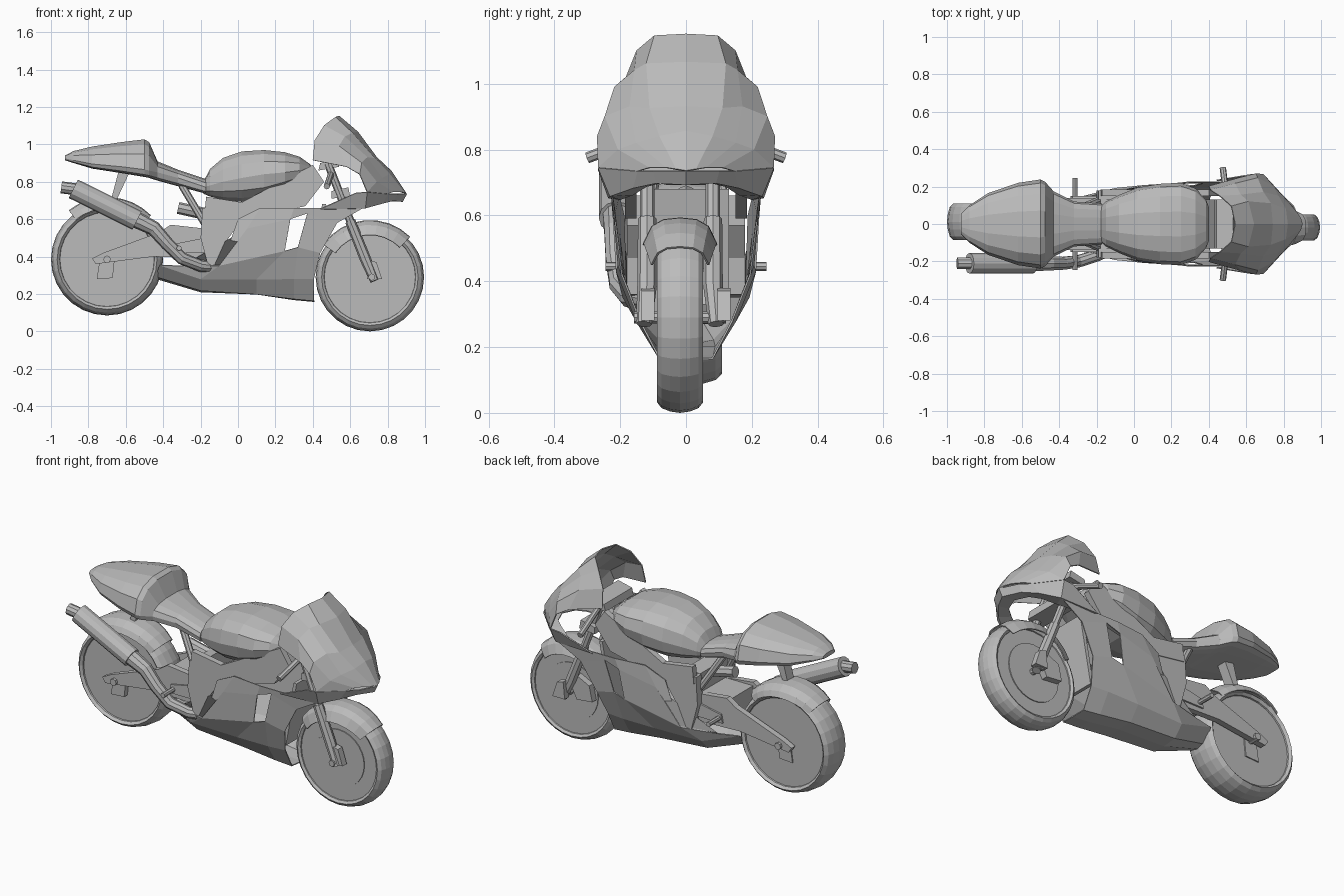
import bpy, bmesh, math
from mathutils import Vector

cube = bpy.data.objects.get("Cube")
if cube:
    bpy.data.objects.remove(cube, do_unlink=True)

GREY = (.5, .5, .5, 1)
paint = bpy.data.materials.new("plain grey")
paint.use_nodes = True
paint.diffuse_color = GREY
paint.node_tree.nodes["Principled BSDF"].inputs["Base Color"].default_value = GREY


def make(name, verts, faces, mirror=False, thickness=0, shift=0):
    mesh = bpy.data.meshes.new(name)
    mesh.from_pydata(verts, [], faces)
    bm = bmesh.new()
    bm.from_mesh(mesh)
    bmesh.ops.recalc_face_normals(bm, faces=bm.faces)
    bm.to_mesh(mesh)
    bm.free()
    mesh.materials.append(paint)
    obj = bpy.data.objects.new(name, mesh)
    bpy.context.collection.objects.link(obj)
    obj.location.y = shift
    if mirror:
        modifier = obj.modifiers.new("both sides", 'MIRROR')
        modifier.use_axis = (False, True, False)
    if thickness:
        modifier = obj.modifiers.new("skin", 'SOLIDIFY')
        modifier.thickness = thickness
        modifier.offset = 0
    return obj


def bridge(rows, columns, closed=False):
    """Quads joining consecutive rows of points."""
    span = columns if closed else columns - 1
    return [(r * columns + c, r * columns + (c + 1) % columns,
             (r + 1) * columns + (c + 1) % columns, (r + 1) * columns + c)
            for r in range(rows - 1) for c in range(span)]


def panel(name, rows, thickness=.006, shift=0, opening=None):
    """Thin mirrored skin; opening is the index of a quad left out."""
    faces = bridge(len(rows), len(rows[0]))
    if opening is not None:
        del faces[opening]
    return make(name, [p for row in rows for p in row], faces, True, thickness, shift)


def capped(name, rings, mirror=False, shift=0):
    count = len(rings[0])
    faces = bridge(len(rings), count, True)
    last = (len(rings) - 1) * count
    faces += [tuple(range(count)), tuple(range(last, last + count))]
    return make(name, [p for ring in rings for p in ring], faces, mirror, 0, shift)


def body(name, sections, flatness=.8, sides=14):
    """Loft along x through (x, bottom, top, half width, belt height)."""
    rings = []
    for x, low, high, width, belt in sections:
        ring = []
        for i in range(sides):
            a = math.tau * i / sides
            c, s = math.cos(a), math.sin(a)
            power, reach = (.8, high - belt) if s > 0 else (flatness, belt - low)
            ring.append((x, math.copysign(abs(c) ** power, c) * width,
                         belt + math.copysign(abs(s) ** power, s) * reach))
        rings.append(ring)
    return capped(name, rings)


def plate(name, outline, inner, outer, mirror=True):
    return capped(name, [[(x, y, z) for x, z in outline] for y in (inner, outer)], mirror)


def tube(name, path, radii, sides=10, mirror=False, shift=0):
    """Round tube through a path, with one radius for each point."""
    path = [Vector(p) for p in path]
    rings = []
    for i, p in enumerate(path):
        along = path[min(i + 1, len(path) - 1)] - path[max(i - 1, 0)]
        across = Vector((0, 1, 0)) if abs(along.y) < along.length * .7 else Vector((1, 0, 0))
        side = across.cross(along).normalized()
        up = along.cross(side).normalized()
        rings.append([p + radii[i] * (side * math.cos(math.tau * k / sides)
                                      + up * math.sin(math.tau * k / sides))
                      for k in range(sides)])
    return capped(name, rings, mirror, shift)


def rod(name, start, end, radius, mirror=True, shift=0, sides=8):
    return tube(name, [start, end], [radius, radius], sides, mirror, shift)


def wheel(name, x, z, radius, half, shift):
    """Solid disc wheel with a rounded tyre, turned about y."""
    profile = [(.05, .76), (.84, .76), (.845, .84), (.89, .97), (.95, .78), (.985, .42)]
    profile += [(1, 0)] + [(r, -y) for r, y in reversed(profile)]
    sides = 28
    rings = [[(x + r * radius * math.cos(math.tau * k / sides), y * half,
               z + r * radius * math.sin(math.tau * k / sides)) for k in range(sides)]
             for r, y in profile]
    return capped(name, rings, False, shift)


def fender(name, x, z, section, start, end, shift):
    """Curved guard; section lists (radius, half width) from crown to edge."""
    steps = 9
    rows = []
    for radius, width in section:
        row = []
        for k in range(steps):
            t = k / (steps - 1)
            a = math.radians(start + (end - start) * t)
            taper = .6 + .4 * math.sin(math.pi * (.15 + .7 * t))
            row.append((x + radius * math.cos(a), width * taper, z + radius * math.sin(a)))
        rows.append(row)
    return panel(name, rows, .006, shift)


# Wheels and guards
FRONT, REAR = (.705, .29), (-.7, .385)
wheel("front_wheel", *FRONT, .29, .072, -.018)
wheel("rear_wheel", *REAR, .3, .1, .012)
rod("brake_disc", (.705, -.06, .29), (.705, .06, .29), .165, False, -.018, 28)
fender("front_fender", *FRONT, [(.302, 0), (.297, .05), (.277, .085), (.225, .11)], 45, 145, -.018)
fender("rear_fender", *REAR, [(.33, 0), (.325, .06), (.3, .1), (.27, .115)], 45, 128, .01)

# Front fork, brakes and bars
rod("fork_tube", (.48, .1, .9), (.62, .1, .54), .022, True, -.018)
tube("fork_leg", [(.6, .1, .59), (.68, .1, .39), (.73, .11, .27)], [.028, .03, .024], 8, True, -.018)
rod("front_axle", (.715, -.14, .29), (.715, .14, .29), .018, False, -.018)
plate("front_caliper", [(.55, .28), (.57, .37), (.65, .41), (.68, .33), (.65, .27)], .03, .08)
plate("fork_foot", [(.69, .28), (.7, .38), (.74, .37), (.77, .28)], .095, .135)
plate("fork_clamp", [(.43, .86), (.44, .9), (.53, .92), (.54, .88)], 0, .13)
plate("lower_clamp", [(.5, .71), (.5, .75), (.59, .77), (.6, .72)], 0, .13)
rod("handlebar", (.5, .1, .85), (.475, .3, .775), .017)

# Nose cowl with windscreen, running from the tip back in each row
panel("nose_cowl", [
    [(.9, 0, .735), (.82, 0, .855), (.74, 0, .93), (.64, 0, 1.065), (.54, 0, 1.15)],
    [(.89, .03, .74), (.81, .08, .84), (.73, .11, .925), (.61, .12, 1.06), (.52, .095, 1.145)],
    [(.87, .06, .745), (.77, .15, .82), (.69, .17, .93), (.57, .155, 1.04), (.46, .148, 1.1)],
    [(.83, .11, .745), (.74, .205, .8), (.66, .245, .9), (.54, .215, .99), (.41, .18, 1.02)],
    [(.8, .145, .735), (.69, .265, .745), (.65, .268, .84), (.58, .25, .88), (.4, .2, .915)]])
panel("chin_cowl", [
    [(.9, 0, .735), (.85, .1, .735), (.8, .145, .735), (.69, .265, .745), (.63, .265, .74)],
    [(.88, 0, .695), (.83, .09, .7), (.77, .16, .685), (.68, .23, .66), (.44, .235, .655)],
    [(.8, 0, .705), (.77, .08, .7), (.72, .12, .69), (.65, .16, .665), (.5, .2, .65)]])

# Lower fairing, keel up to the shoulder, each row running front to back
panel("side_fairing", [
    [(.41, 0, .16), (.3, 0, .17), (.1, 0, .2), (-.2, 0, .212), (-.445, 0, .285)],
    [(.405, .08, .165), (.3, .085, .175), (.1, .09, .2), (-.2, .085, .22), (-.44, .04, .295)],
    [(.405, .14, .28), (.3, .15, .28), (.1, .15, .28), (-.2, .14, .28), (-.42, .11, .355)],
    [(.44, .195, .42), (.32, .205, .45), (.25, .21, .43), (-.1, .19, .35), (-.3, .14, .35)],
    [(.53, .215, .58), (.37, .22, .63), (.28, .22, .6), (.05, .205, .55), (-.08, .18, .36)],
    [(.67, .225, .66), (.42, .225, .66), (.3, .225, .66), (.12, .205, .66), (0, .19, .6)]],
    opening=13)
plate("radiator", [(.38, .3), (.4, .3), (.47, .68), (.45, .68)], 0, .13)

# Frame
plate("frame_beam", [(-.18, .62), (-.17, .72), (.02, .69), (.4, .89), (.46, .8),
                     (.36, .67), (.02, .59)], .15, .185)
plate("pivot_plate", [(-.19, .66), (0, .66), (0, .57), (-.07, .47), (-.08, .36),
                      (-.16, .35), (-.2, .5)], .13, .18)
plate("frame_bridge", [(-.17, .4), (-.18, .66), (-.1, .68), (-.1, .42)], 0, .13)
rod("seat_strut", (-.3, .08, .78), (-.18, .13, .58), .02)
rod("rear_shock", (-.32, 0, .66), (-.14, 0, .62), .032, False)

# Fuel tank
body("fuel_tank", [
    (-.185, .735, .8, .09, .77), (-.15, .72, .87, .12, .78), (-.08, .7, .93, .155, .8),
    (.02, .69, .965, .195, .82), (.14, .7, .972, .215, .84), (.25, .75, .96, .22, .85),
    (.33, .79, .935, .19, .86), (.385, .82, .895, .13, .86), (.4, .83, .87, .09, .85)])

# Seat and tail, nearly flat underneath
body("seat_tail", [
    (-.925, .915, .94, .055, .925), (-.88, .9, .965, .1, .915), (-.78, .87, .99, .165, .895),
    (-.62, .845, 1.015, .22, .88), (-.5, .825, 1.03, .238, .865), (-.475, .82, 1.015, .225, .86),
    (-.43, .805, .91, .175, .85), (-.32, .775, .865, .12, .82), (-.17, .735, .815, .11, .77)], .5)
plate("tail_bracket", [(-.58, .85), (-.64, .85), (-.68, .7), (-.65, .7)], 0, .03)

# Swingarm and rear axle
plate("swingarm", [(-.78, .39), (-.76, .36), (-.45, .4), (-.18, .39), (-.18, .55),
                   (-.36, .57), (-.42, .53), (-.72, .42)], .105, .14)
plate("swingarm_bridge", [(-.36, .42), (-.36, .55), (-.18, .55), (-.18, .4)], 0, .11)
plate("axle_bracket", [(-.74, .38), (-.755, .28), (-.67, .285), (-.66, .38)], .05, .095)
rod("rear_axle", (REAR[0], -.155, REAR[1]), (REAR[0], .155, REAR[1]), .02, False)

# Exhaust on the right side
tube("exhaust_pipe", [(-.08, -.12, .34), (-.2, -.17, .35), (-.3, -.2, .39), (-.38, -.21, .47),
                      (-.45, -.21, .55), (-.55, -.21, .6)], [.03, .032, .034, .036, .04, .045])
rod("muffler", (-.54, -.21, .593), (-.88, -.21, .762), .055, False, 0, 12)
rod("muffler_tip", (-.87, -.21, .76), (-.945, -.21, .77), .032, False, 0, 10)

# Foot pegs and their brackets
rod("foot_peg", (-.315, .13, .445), (-.315, .245, .445), .014)
plate("peg_bracket", [(-.34, .42), (-.33, .47), (-.18, .5), (-.18, .42)], .135, .15)
